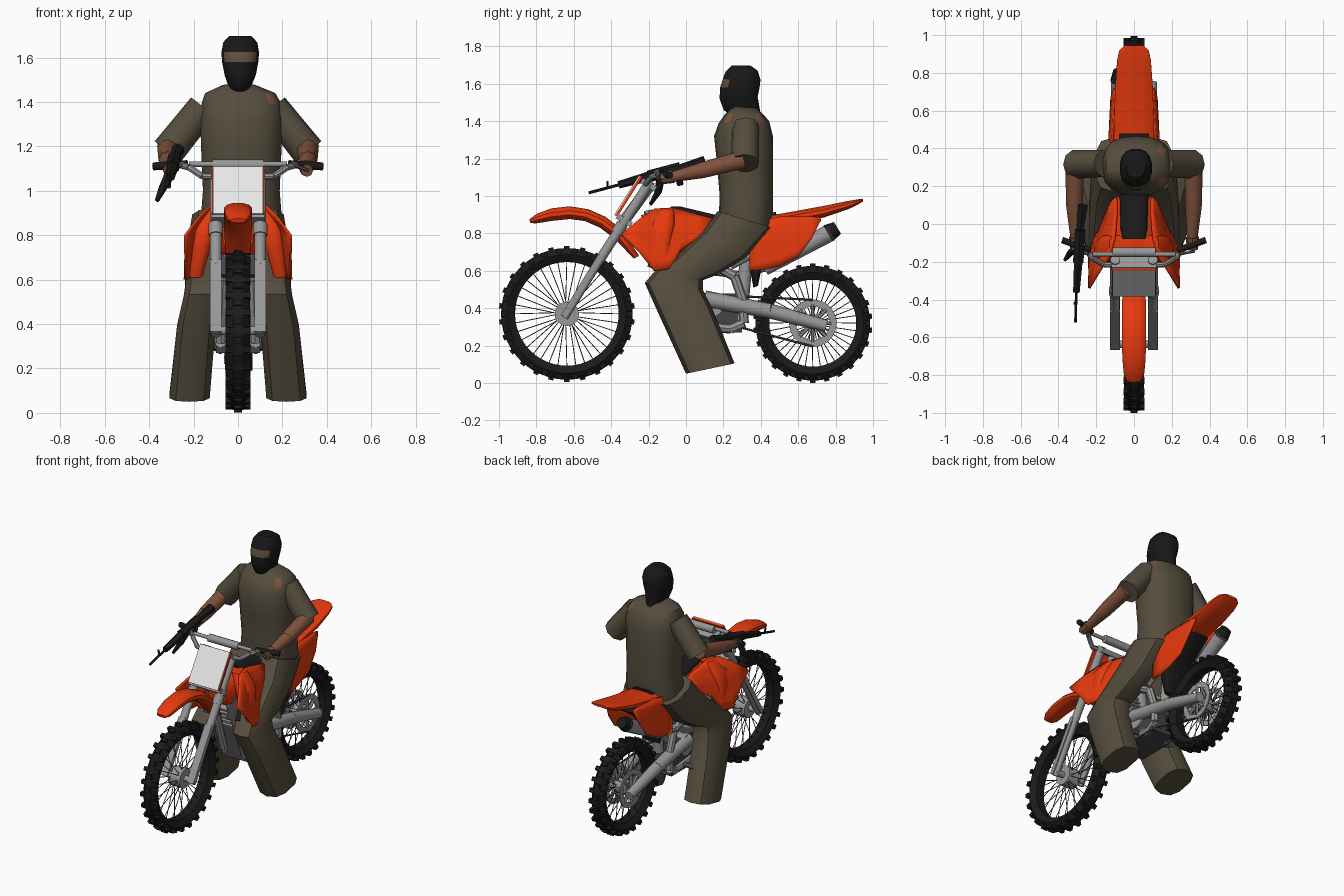
import bpy, bmesh, math
from mathutils import Vector, Matrix

if "Cube" in bpy.data.objects:
    bpy.data.objects.remove(bpy.data.objects["Cube"])


def material(name, rgb):
    m = bpy.data.materials.new(name)
    m.diffuse_color = (*rgb, 1)
    m.use_nodes = True
    m.node_tree.nodes["Principled BSDF"].inputs["Base Color"].default_value = m.diffuse_color
    return m


ORANGE = material("orange_plastic", (0.8, 0.042, 0.004))
BLACK = material("black_rubber", (0.011, 0.011, 0.011))
GREY = material("grey_metal", (0.31, 0.31, 0.31))
DARK = material("dark_metal", (0.06, 0.06, 0.06))
WHITE = material("white_plate", (0.8, 0.8, 0.8))
CLOTH = material("olive_cloth", (0.092, 0.075, 0.048))
SKIN = material("brown_skin", (0.22, 0.085, 0.045))
SLIT = material("mask_opening", (0.12, 0.08, 0.045))
MASK = material("mask_cloth", (0.009, 0.009, 0.01))


def finish(name, bm, *mats, angle=40):
    bmesh.ops.recalc_face_normals(bm, faces=bm.faces)
    me = bpy.data.meshes.new(name)
    bm.to_mesh(me)
    bm.free()
    for m in mats:
        me.materials.append(m)
    ob = bpy.data.objects.new(name, me)
    bpy.context.collection.objects.link(ob)
    bpy.ops.object.select_all(action='DESELECT')
    ob.select_set(True)
    bpy.context.view_layer.objects.active = ob
    bpy.ops.object.shade_smooth_by_angle(angle=math.radians(angle))
    return ob


def bridge(bm, rings, caps=True):
    n = len(rings[0])
    for a, b in zip(rings, rings[1:]):
        for i in range(n):
            bm.faces.new((a[i], a[(i + 1) % n], b[(i + 1) % n], b[i]))
    if caps:
        bm.faces.new(rings[0])
        bm.faces.new(rings[-1])


def loft(name, rings, *mats, n=12, side=1, square=1.0, rule=None):
    """Ring: centre x, half width, front (y, z), back (y, z)."""
    bm = bmesh.new()
    loops = []
    for x, w, f, b in rings:
        loop = []
        for i in range(n):
            a = math.tau * (i + 0.5) / n
            c, s = [math.copysign(abs(v) ** square, v) for v in (math.cos(a), math.sin(a))]
            t = (1 - s) / 2
            loop.append(bm.verts.new((side * (x + w * c), b[0] + (f[0] - b[0]) * t, b[1] + (f[1] - b[1]) * t)))
        loops.append(loop)
    bridge(bm, loops)
    if rule:
        for f in bm.faces:
            f.material_index = int(rule(f.calc_center_median()))
    return finish(name, bm, *mats)


def add_rod(bm, p, q, r1, r2=None, n=8):
    p, q = Vector(p), Vector(q)
    m = Matrix.Translation((p + q) / 2) @ (q - p).to_track_quat('Z', 'Y').to_matrix().to_4x4()
    bmesh.ops.create_cone(bm, cap_ends=True, segments=n, radius1=r1, radius2=r1 if r2 is None else r2,
                          depth=(q - p).length, matrix=m)


def rods(name, parts, mat, n=10):
    bm = bmesh.new()
    for p in parts:
        add_rod(bm, *p, n=n)
    return finish(name, bm, mat)


def path(name, pts, r, mat, n=8):
    return rods(name, [(a, b, r) for a, b in zip(pts, pts[1:])], mat, n)


def boxes(name, parts, mat):
    """Box: centre, size, tilt about x."""
    bm = bmesh.new()
    for c, s, t in parts:
        m = Matrix.Translation(c) @ Matrix.Rotation(t, 4, 'X') @ Matrix.Diagonal((*s, 1))
        bmesh.ops.create_cube(bm, size=1, matrix=m)
    return finish(name, bm, mat)


def panel(name, cols, xfun, side, rows=6, thick=0.012):
    """Curved body panel: columns of (y, low z, high z), x from a rule."""
    bm = bmesh.new()
    grid = [[bm.verts.new((side * xfun(y, a + (b - a) * j / rows), y, a + (b - a) * j / rows))
             for j in range(rows + 1)] for y, a, b in cols]
    for g, h in zip(grid, grid[1:]):
        for j in range(rows):
            bm.faces.new((g[j], g[j + 1], h[j + 1], h[j]))
    ob = finish(name, bm, ORANGE)
    mod = ob.modifiers.new("thickness", 'SOLIDIFY')
    mod.thickness, mod.offset = thick, 0


def lathe(name, profile, centre, mat, n=48):
    """Spin a closed (x, radius) profile about a wheel axle."""
    bm = bmesh.new()
    loops = [[bm.verts.new((x, centre[0] + r * math.cos(math.tau * i / n), centre[1] + r * math.sin(math.tau * i / n)))
              for i in range(n)] for x, r in profile]
    bridge(bm, loops + loops[:1], caps=False)
    return finish(name, bm, mat)


def wheel(label, c, R, inner, hub, w):
    # tyre and rim
    lathe(label + "_tyre", [(-w * .55, inner), (-w, inner + .04), (-w * .85, R - .033), (-w * .45, R - .011),
                            (w * .45, R - .011), (w * .85, R - .033), (w, inner + .04), (w * .55, inner)], c, BLACK)
    # tread knobs
    bm = bmesh.new()
    for i in range(52):
        rot = Matrix.Translation((0, *c)) @ Matrix.Rotation(math.tau * i / 52, 4, 'X')
        spots = ((-.72, .025), (.72, .025)) if i % 2 else ((0, .012),)
        for x, drop in spots:
            m = rot @ Matrix.Translation((x * w, 0, R - drop)) @ Matrix.Diagonal((w * .65, .028, .025, 1))
            bmesh.ops.create_cube(bm, size=1, matrix=m)
    finish(label + "_tread", bm, BLACK)
    # spokes and hub
    spokes = []
    for i in range(36):
        a = math.tau * i / 36
        b = a + (.12 if i % 4 < 2 else -.12)
        s = .03 if i % 2 else -.03
        spokes.append(((s, c[0] + hub * .8 * math.cos(b), c[1] + hub * .8 * math.sin(b)),
                       (s * .2, c[0] + inner * math.cos(a), c[1] + inner * math.sin(a)), .0025))
    rods(label + "_spokes", spokes, DARK, 5)
    rods(label + "_hub", [((-.045, *c), (.045, *c), hub), ((-.11, *c), (.11, *c), .02)], GREY, 20)


FW, RW = (-.637, .37), (.678, .32)
wheel("front_wheel", FW, .363, .277, .065, .054)
wheel("rear_wheel", RW, .318, .232, .05, .054)
for s, nm in ((.055, "rear_sprocket"), (-.055, "rear_disc")):
    lathe(nm, [(s - .004, .127), (s + .004, .127), (s + .004, .09), (s - .004, .09)], RW, GREY, 32)
    rods(nm + "_arms", [((s, *RW), (s, RW[0] + .1 * math.cos(k), RW[1] + .1 * math.sin(k)), .01)
                        for k in [math.tau * i / 8 for i in range(8)]], GREY, 6)

# front fork with flat lower guards
rods("fork_legs", [p for s in (-.1, .1) for p in (((s, -.65, .35), (s, -.44, .69), .021),
                   ((s, -.46, .66), (s, -.19, 1.08), .026), ((s, -.37, .8), (s, -.34, .85), .032))], GREY, 12)
boxes("fork_guards", [((s, -.555, .52), (.052, .03, .38), -.55) for s in (-.1, .1)], GREY)
boxes("fork_clamps", [((0, -.33, .87), (.24, .09, .03), -.55), ((0, -.2, 1.06), (.24, .09, .03), -.55)], GREY)
rods("steering_stem", [((0, -.33, .87), (0, -.19, 1.06), .03)], GREY)

# handlebar with pad, grips and levers
bar = [(.27, -.12, 1.12), (.22, -.18, 1.105), (.16, -.215, 1.065), (0, -.215, 1.065)]
path("handlebar", bar + [(-x, y, z) for x, y, z in bar[-2::-1]], .015, GREY)
rods("bar_pad", [((-.22, -.16, 1.12), (.22, -.16, 1.12), .012), ((-.115, -.15, 1.115), (.115, -.15, 1.115), .026)], GREY)
rods("grips", [((s * .23, -.14, 1.12), (s * .38, -.085, 1.11), .018) for s in (-1, 1)], BLACK)
rods("levers", [((s * .24, -.16, 1.12), (s * .32, -.145, 1.09), .007) for s in (-1, 1)], DARK)

# number plate
boxes("plate_back", [((0, -.305, 1.0), (.235, .014, .25), -.56)], ORANGE)
boxes("plate_face", [((0, -.315, 1.002), (.225, .008, .25), -.56)], WHITE)

# front fender
loft("front_fender", [(0, .035, (-.838, .875), (-.832, .855)), (0, .055, (-.80, .905), (-.8, .853)),
                      (0, .063, (-.72, .935), (-.72, .866)), (0, .066, (-.62, .946), (-.62, .876)),
                      (0, .066, (-.52, .93), (-.54, .865)), (0, .066, (-.43, .89), (-.46, .83)),
                      (0, .062, (-.34, .82), (-.38, .77)), (0, .055, (-.25, .68), (-.28, .665))], ORANGE, square=.85)

# tank, shrouds, side panels, rear fender
loft("tank", [(0, .07, (-.24, .9), (-.22, .72)), (0, .12, (-.14, .93), (-.12, .66)),
              (0, .13, (0, .92), (0, .7)), (0, .11, (.2, .87), (.2, .74))], ORANGE, square=.7)
shroud = [(-.34, .79, .8), (-.25, .7, .875), (-.17, .6, .93), (-.08, .61, .935), (-.03, .71, .925),
          (.06, .77, .9), (.14, .84, .88)]
side = [(.34, .6, .76), (.42, .605, .87), (.5, .625, .89), (.6, .675, .89), (.67, .77, .89), (.72, .87, .885)]
for s, nm in ((1, "right"), (-1, "left")):
    panel(nm + "_shroud", shroud, lambda y, z: .13 + .24 * max(0, .1 - y) - .6 * max(0, z - .82)
          + .22 * max(0, .8 - z), s)
    loft(nm + "_shroud_inner", [(.19, .03, (-.15, .61), (-.09, .62)), (.165, .045, (-.2, .75), (-.08, .75)),
                                (.145, .05, (-.2, .85), (-.06, .85)), (.09, .04, (-.16, .925), (-.06, .925))],
         ORANGE, side=s, square=.7)
    panel(nm + "_side_panel", side, lambda y, z: .13 - .2 * max(0, z - .8) - .05 * max(0, y - .45), s)
loft("rear_fender", [(0, .1, (.3, .89), (.3, .82)), (0, .11, (.5, .905), (.5, .84)), (0, .102, (.72, .945), (.74, .885)),
                     (0, .092, (.86, .973), (.87, .93)), (0, .08, (.92, .983), (.92, .955)),
                     (0, .05, (.945, .985), (.945, .97))], ORANGE, square=.8)
loft("seat", [(0, .06, (-.08, .945), (-.08, .88)), (0, .072, (-.03, .945), (-.03, .85)), (0, .078, (.16, .9), (.16, .8)),
              (0, .09, (.48, .915), (.48, .8))], BLACK, square=.6)

# frame, engine and radiators
for s in (-1, 1):
    path("frame_tube", [(0, -.2, .92), (s * .07, -.14, .6), (s * .08, -.04, .32), (s * .08, .24, .29),
                        (s * .09, .31, .32), (s * .09, .305, .44), (s * .09, .26, .57), (s * .08, .12, .65)], .026, GREY)
    path("rear_frame", [(s * .08, .24, .62), (s * .08, .6, .82)], .015, GREY)
rods("swingarm", [p for s in (-1, 1) for p in (((s * .085, .1, .45), (s * .09, .45, .385), .045, .04),
                                               ((s * .09, .45, .385), (s * .09, .75, .305), .04, .032))], GREY)
boxes("radiators", [((s * .09, -.15, .72), (.07, .05, .22), -.3) for s in (-1, 1)], DARK)
boxes("engine_case", [((0, .12, .38), (.17, .32, .2), 0)], DARK)
boxes("cylinder_fins", [((0, .0 - k * .008, .52 + k * .03), (.15, .16, .015), .25) for k in range(5)], GREY)
rods("engine_covers", [((-.1, .13, .42), (.1, .13, .42), .07), ((-.03, .02, .5), (-.03, 0, .68), .06)], GREY, 16)
boxes("skid_plate", [((0, .13, .285), (.2, .34, .03), 0)], DARK)
rods("footpegs", [((-.2, .16, .3), (.2, .16, .3), .016)], DARK)
rods("shock", [((0, .3, .42), (0, .33, .75), .035)], GREY)
rods("chain", [((.06, .17, .47), (.06, .68, .445), .006), ((.06, .17, .33), (.06, .68, .195), .006)], DARK, 6)
# dark inner mudguard
loft("inner_mudguard", [(0, .06, (.36, .51), (.385, .52)), (0, .085, (.34, .62), (.41, .64)),
                        (0, .085, (.38, .74), (.5, .72)), (0, .08, (.5, .86), (.66, .83))], BLACK, square=.6)

# exhaust on the left
path("exhaust_pipe", [(-.05, -.08, .6), (-.1, .1, .6), (-.09, .28, .58), (-.085, .44, .62)], .02, GREY)
rods("muffler", [((-.08, .42, .61), (-.075, .77, .805), .036, .048)], GREY, 14)
rods("muffler_tip", [((-.075, .76, .80), (-.075, .81, .83), .05, .036)], BLACK, 14)

# rider torso with bare patches at one shoulder
loft("torso", [(.005, .18, (.18, .8), (.45, .79)), (.015, .185, (.175, .88), (.465, .86)),
               (.015, .175, (.18, 1.0), (.465, 1.0)), (.015, .182, (.165, 1.18), (.465, 1.15)),
               (.015, .188, (.15, 1.32), (.465, 1.32)), (.015, .18, (.175, 1.39), (.445, 1.4)),
               (.01, .16, (.21, 1.44), (.41, 1.44)), (.005, .075, (.25, 1.48), (.38, 1.47))], CLOTH, SKIN, n=18, square=.8,
     rule=lambda c: 1.4 < c.z < 1.43 and .12 < c.x < .17)

# masked head
loft("head", [(.005, .045, (.24, 1.43), (.4, 1.44)), (.008, .05, (.2, 1.46), (.395, 1.47)),
              (.01, .072, (.178, 1.52), (.385, 1.53)), (.01, .083, (.18, 1.58), (.395, 1.58)),
              (.01, .086, (.195, 1.625), (.4, 1.62)), (.01, .078, (.21, 1.665), (.385, 1.67)),
              (.01, .05, (.245, 1.698), (.345, 1.698))], MASK, SLIT, n=16, square=.85,
     rule=lambda c: 1.59 < c.z < 1.62 and c.y < .225)

# rider arms and legs
for s, nm in ((1, "right"), (-1, "left")):
    rods(nm + "_sleeve", [((s * .155, .32, 1.375), (s * .315, .315, 1.175), .072, .077)], CLOTH, 9)
    rods(nm + "_forearm", [((s * .315, .31, 1.195), (s * .315, .08, 1.135), .05, .044),
                           ((s * .315, .09, 1.137), (s * .308, -.08, 1.1), .044, .028)], SKIN, 9)
    rods(nm + "_hand", [((s * .308, -.07, 1.105), (s * .31, -.135, 1.09), .036, .028)], SKIN, 8)
    loft(nm + "_leg", [(.1, .11, (.17, .92), (.46, .83)), (.13, .1, (.09, .81), (.32, .67)),
                       (.148, .095, (-.06, .67), (.17, .58)), (.15, .09, (-.17, .595), (.09, .55)),
                       (.16, .088, (-.22, .535), (.09, .5)), (.187, .09, (-.16, .4), (.14, .4)),
                       (.218, .094, (0, .05), (.26, .105))], CLOTH, n=10, square=.75, side=s)

# rifle: stock, receiver, barrel, magazine and grip
rods("rifle", [((-.27, .1, 1.185), (-.285, -.03, 1.15), .03, .02), ((-.285, -.03, 1.15), (-.295, -.2, 1.105), .032),
               ((-.295, -.2, 1.105), (-.305, -.36, 1.06), .026, .02), ((-.305, -.34, 1.065), (-.31, -.52, 1.017), .008),
               ((-.307, -.42, 1.045), (-.315, -.42, 1.08), .007), ((-.29, -.13, 1.12), (-.335, -.15, 1.02), .024, .02),
               ((-.335, -.15, 1.02), (-.365, -.19, .955), .02, .01), ((-.285, -.05, 1.14), (-.31, -.03, 1.06), .018)],
     BLACK, 6)
